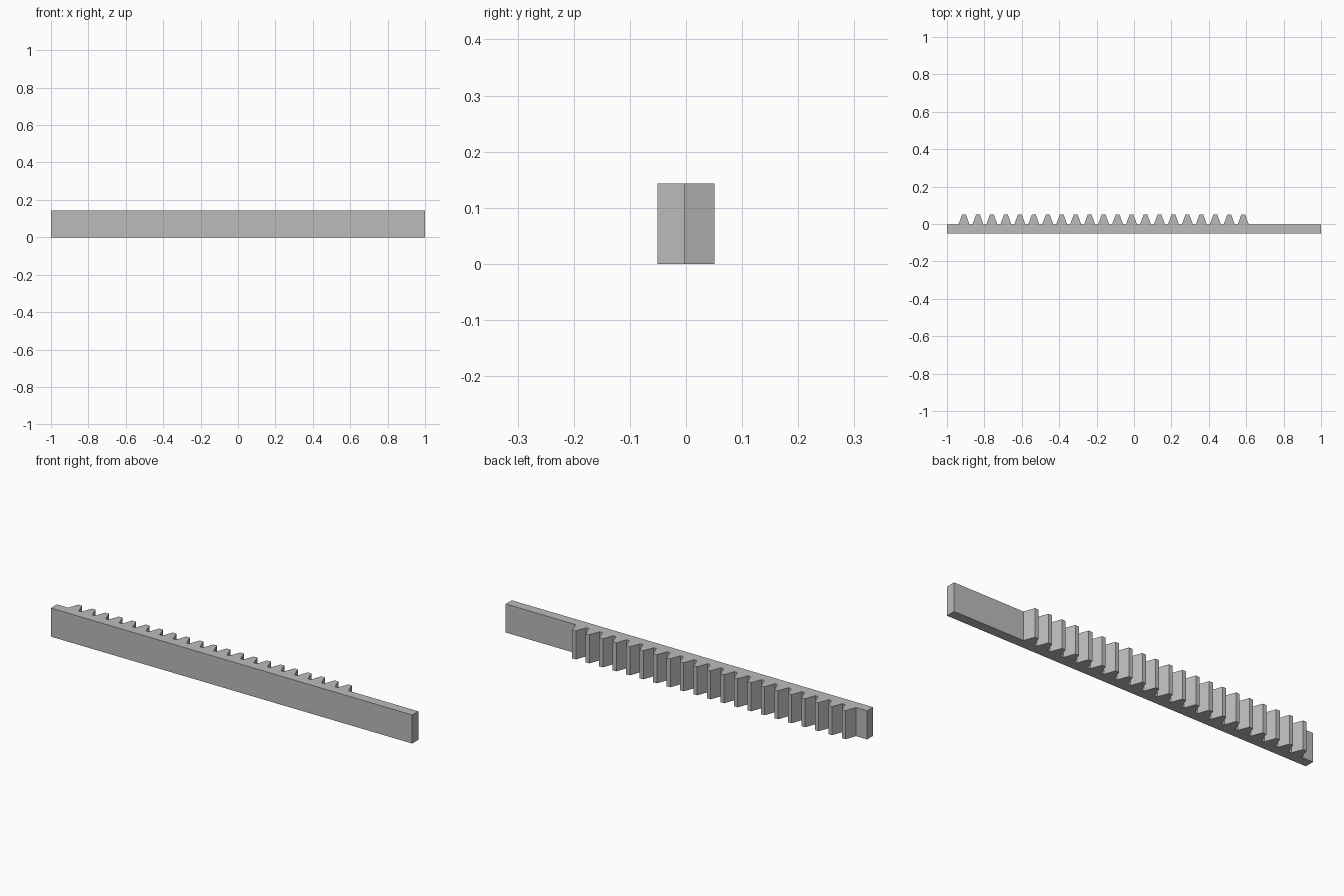
import bpy
import bmesh
import math

cube = bpy.data.objects.get("Cube")
if cube:
    bpy.data.objects.remove(cube, do_unlink=True)

# Rack proportions
TEETH = 21
PITCH = 0.07465
FIRST = -0.909
HEIGHT = 0.143
BACK, ROOT, TIP = -0.051, -0.003, 0.051
MODULE = PITCH / math.pi
SLOPE = math.tan(math.radians(20))
tip_half = PITCH / 4 - MODULE * SLOPE
root_half = tip_half + (TIP - ROOT) * SLOPE

# Plain grey steel
steel = bpy.data.materials.new("grey steel")
steel.use_nodes = True
colour = (0.5, 0.5, 0.5, 1)
steel.diffuse_color = colour
steel.node_tree.nodes["Principled BSDF"].inputs["Base Color"].default_value = colour

# Outline of the bar with trapezoid teeth along its back edge
outline = [(-1, BACK), (1, BACK), (1, ROOT)]
for i in reversed(range(TEETH)):
    x = FIRST + i * PITCH
    outline += [(x + root_half, ROOT), (x + tip_half, TIP),
                (x - tip_half, TIP), (x - root_half, ROOT)]
outline.append((-1, ROOT))

# Extrude the outline upward into one solid rack
bm = bmesh.new()
base = bm.faces.new([bm.verts.new((x, y, 0)) for x, y in outline])
lift = bmesh.ops.extrude_face_region(bm, geom=[base], use_keep_orig=True)
top_verts = [g for g in lift["geom"] if isinstance(g, bmesh.types.BMVert)]
bmesh.ops.translate(bm, verts=top_verts, vec=(0, 0, HEIGHT))
bmesh.ops.recalc_face_normals(bm, faces=bm.faces)

mesh = bpy.data.meshes.new("toothed_rack")
bm.to_mesh(mesh)
bm.free()
mesh.materials.append(steel)
rack = bpy.data.objects.new("toothed_rack", mesh)
bpy.context.collection.objects.link(rack)
